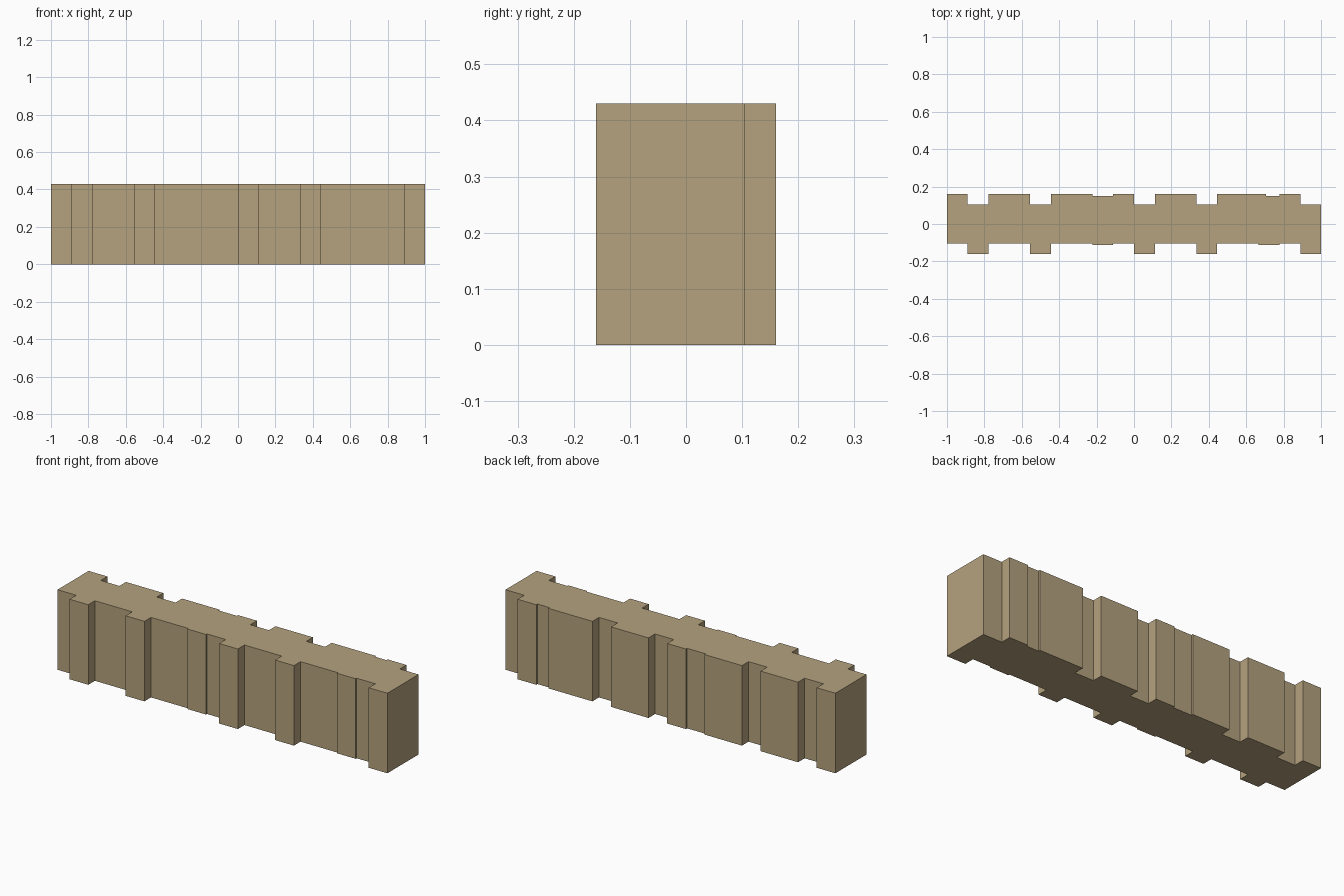
import bpy
import bmesh

if "Cube" in bpy.data.objects:
    bpy.data.objects.remove(bpy.data.objects["Cube"])

HEIGHT = 0.43
U = 1 / 9          # one brick-header width
FULL, DEEP = 0.16, 0.104

# (end position in units of U, distance from the centre line), left to right
front_runs = [(-8, DEEP), (-7, FULL), (-5, DEEP), (-4, FULL), (-2, DEEP),
              (-1, 0.112), (0, DEEP), (1, FULL), (3, DEEP), (4, FULL),
              (6, DEEP), (7, 0.112), (8, DEEP), (9, FULL)]
back_runs = [(-8, FULL), (-7, DEEP), (-5, FULL), (-4, DEEP), (-2, FULL),
             (-1, 0.15), (0, FULL), (1, DEEP), (3, FULL), (4, DEEP),
             (6.35, FULL), (7, 0.15), (8, FULL), (9, DEEP)]


def stepped_edge(runs, side):
    """Square-stepped outline of one long side, left to right."""
    points, x = [], -9
    for end, depth in runs:
        points += [(x * U, side * depth), (end * U, side * depth)]
        x = end
    return points


# Wall segment: stepped plan outline extruded straight up
outline = stepped_edge(front_runs, -1) + stepped_edge(back_runs, 1)[::-1]
bm = bmesh.new()
base = bm.faces.new([bm.verts.new((x, y, 0)) for x, y in outline])
result = bmesh.ops.extrude_face_region(bm, geom=[base], use_keep_orig=True)
top_verts = [g for g in result["geom"] if isinstance(g, bmesh.types.BMVert)]
bmesh.ops.translate(bm, verts=top_verts, vec=(0, 0, HEIGHT))
bmesh.ops.recalc_face_normals(bm, faces=bm.faces)

mesh = bpy.data.meshes.new("brick_wall_segment")
bm.to_mesh(mesh)
bm.free()
wall = bpy.data.objects.new("brick_wall_segment", mesh)
bpy.context.collection.objects.link(wall)

# Tan stone colour
stone = bpy.data.materials.new("tan_stone")
stone.diffuse_color = (0.46, 0.36, 0.21, 1)
stone.use_nodes = True
stone.node_tree.nodes["Principled BSDF"].inputs["Base Color"].default_value = stone.diffuse_color
mesh.materials.append(stone)
